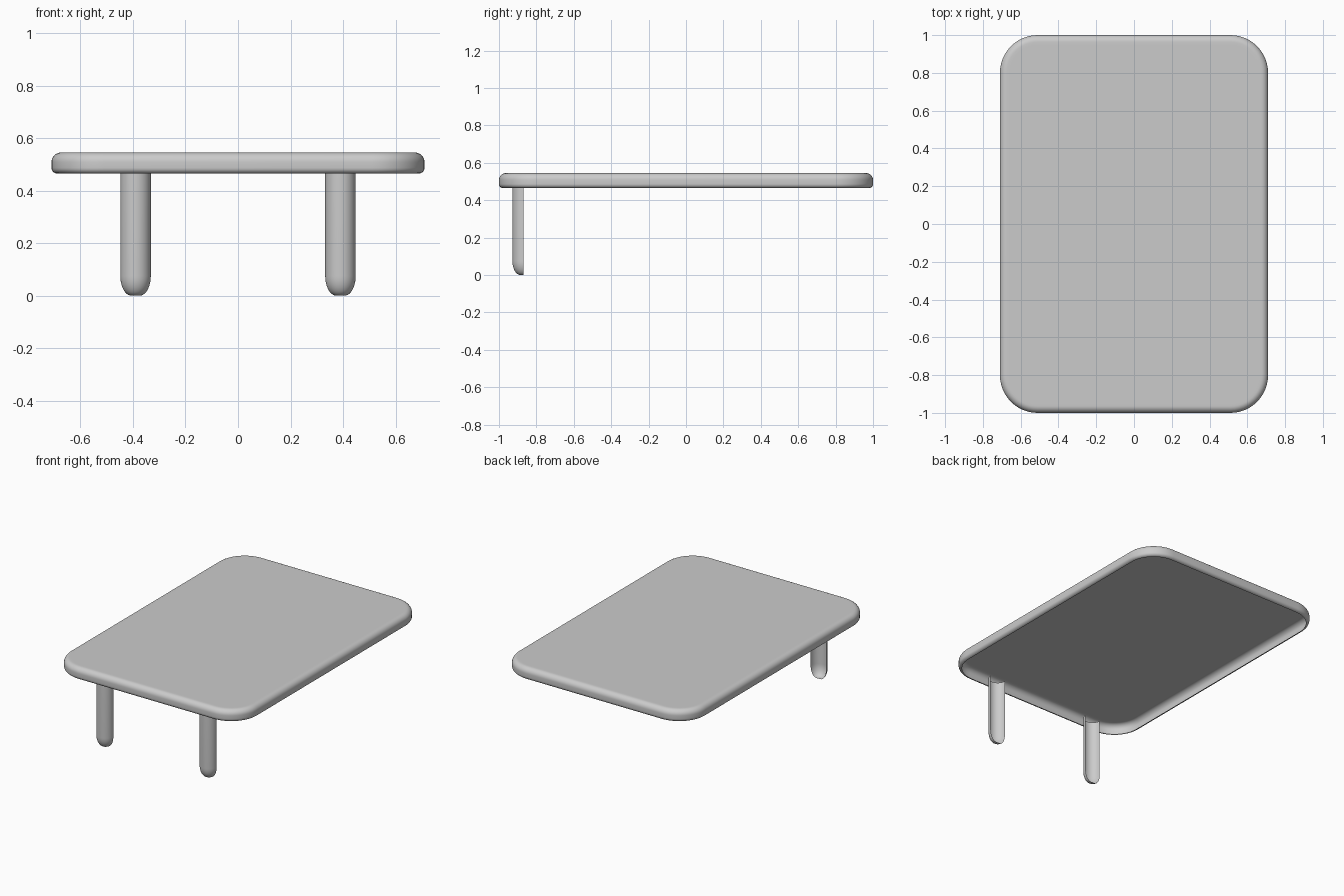
import bpy, bmesh
from math import sin, cos, pi, radians

if "Cube" in bpy.data.objects:
    bpy.data.objects.remove(bpy.data.objects["Cube"])


def loft(name, rings, closed, cap_last):
    """Skin a stack of equal-length rings into a smooth open shell."""
    bm = bmesh.new()
    rows = [[bm.verts.new(p) for p in ring] for ring in rings]
    n = len(rows[0])
    for a, b in zip(rows, rows[1:]):
        for i in range(n if closed else n - 1):
            j = (i + 1) % n
            bm.faces.new((a[i], a[j], b[j], b[i]))
    if cap_last:
        bm.faces.new(rows[-1])
    mesh = bpy.data.meshes.new(name)
    bm.to_mesh(mesh)
    bm.free()
    obj = bpy.data.objects.new(name, mesh)
    bpy.context.collection.objects.link(obj)
    mesh.shade_smooth()
    return obj


def rounded_rect(inset, z, hx=0.71, hy=1.0, r=0.2, seg=12):
    pts = []
    for q, (sx, sy) in enumerate(((1, 1), (-1, 1), (-1, -1), (1, -1))):
        for i in range(seg + 1):
            a = q * pi / 2 + i / seg * pi / 2
            pts.append((sx * (hx - r) + (r - inset) * cos(a),
                        sy * (hy - r) + (r - inset) * sin(a), z))
    return pts


# Tabletop: hollow shell, rounded rim, open underneath
low, high, top_r, bot_r = 0.465, 0.545, 0.036, 0.022
profile = []
for i in range(7):
    a = i / 6 * pi / 2
    profile.append((bot_r * (1 - sin(a)), low + bot_r * (1 - cos(a))))
for i in range(9):
    a = i / 8 * pi / 2
    profile.append((top_r * (1 - cos(a)), high - top_r * (1 - sin(a))))
profile.append((0.05, high))
loft("tabletop", [rounded_rect(d, z) for d, z in profile], True, True)

# Front legs: half-round open shells with rounded feet
R, FOOT, CY = 0.058, 0.075, -0.87
leg_profile = [(0.0, 0.0)]
for i in range(11):
    a = i / 10 * pi / 2
    leg_profile.append((0.015 + (R - 0.015) * sin(a), FOOT * (1 - cos(a))))
leg_profile.append((R, 0.468))


def half_ring(cx, r, z, seg=20):
    return [(cx + r * cos(pi + i / seg * pi), CY + r * sin(pi + i / seg * pi), z)
            for i in range(seg + 1)]


for side, x in (("left", -0.39), ("right", 0.39)):
    rings = [half_ring(x, max(r, 0.0005), z) for r, z in leg_profile]
    loft("front_leg_" + side, rings, False, False)
